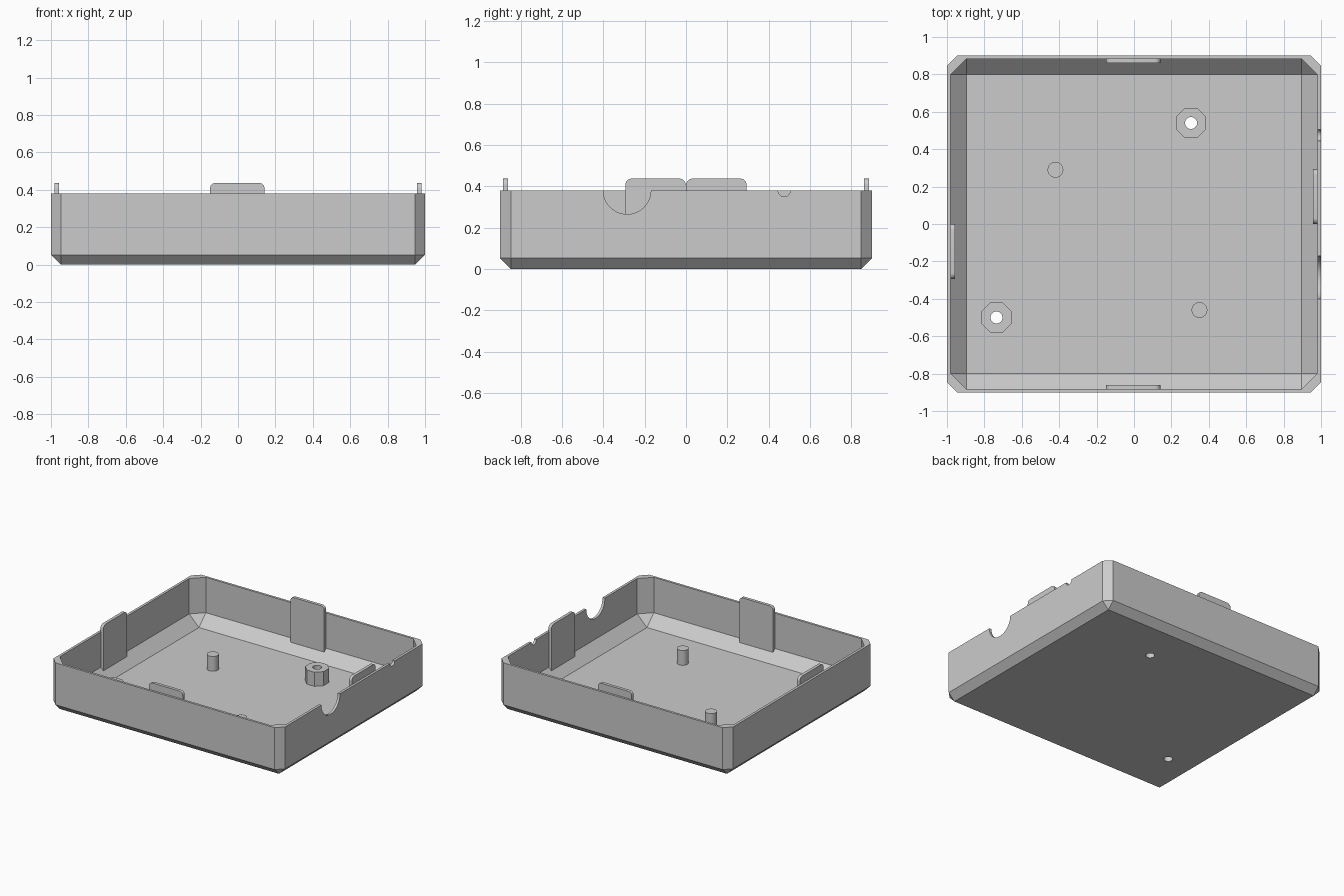
import bpy, bmesh, math
from mathutils import Matrix, Vector

cube = bpy.data.objects.get("Cube")
if cube:
    bpy.data.objects.remove(cube, do_unlink=True)

# One plain grey plastic
grey = bpy.data.materials.new("grey plastic")
grey.use_nodes = True
color = (0.6, 0.6, 0.6, 1)
grey.diffuse_color = color
grey.node_tree.nodes["Principled BSDF"].inputs["Base Color"].default_value = color

RIM, FLOOR = 0.38, 0.02


def finish(bm, name):
    bmesh.ops.recalc_face_normals(bm, faces=bm.faces)
    mesh = bpy.data.meshes.new(name)
    bm.to_mesh(mesh)
    bm.free()
    mesh.materials.append(grey)
    obj = bpy.data.objects.new(name, mesh)
    bpy.context.collection.objects.link(obj)
    return obj


def chamfered_box(name, hx, hy, z0, z1, c):
    """Box with chamfered upright and bottom edges, as a convex hull."""
    bm = bmesh.new()
    for sx in (-1, 1):
        for sy in (-1, 1):
            bm.verts.new((sx * (hx - c), sy * (hy - c), z0))
            for z in (z0 + c, z1):
                bm.verts.new((sx * hx, sy * (hy - c), z))
                bm.verts.new((sx * (hx - c), sy * hy, z))
    bmesh.ops.convex_hull(bm, input=bm.verts[:])
    bmesh.ops.dissolve_limit(bm, angle_limit=0.01, verts=bm.verts[:], edges=bm.edges[:])
    return finish(bm, name)


def cylinder(name, center, radius, depth, sides=40, turn=None):
    bm = bmesh.new()
    m = Matrix.Translation(center) @ (turn or Matrix())
    bmesh.ops.create_cone(bm, cap_ends=True, segments=sides, radius1=radius,
                          radius2=radius, depth=depth, matrix=m)
    return finish(bm, name)


def cut(obj, cutters):
    """Subtract the cutters, bake the result and remove them."""
    for c in cutters:
        mod = obj.modifiers.new("cut", 'BOOLEAN')
        mod.operation, mod.solver, mod.object = 'DIFFERENCE', 'EXACT', c
    deps = bpy.context.evaluated_depsgraph_get()
    mesh = bpy.data.meshes.new_from_object(obj.evaluated_get(deps))
    obj.modifiers.clear()
    obj.data = mesh
    for c in cutters:
        bpy.data.objects.remove(c, do_unlink=True)


def smooth(obj):
    obj.data.polygons.foreach_set("use_smooth", [True] * len(obj.data.polygons))
    obj.data.set_sharp_from_angle(angle=math.radians(25))


# Tray shell: hollow, two round notches in one side, two screw holes
screws = {"back": (0.305, 0.54), "front": (-0.735, -0.5)}
sideways = Matrix.Rotation(math.pi / 2, 4, 'Y')
tray = chamfered_box("tray_shell", 1, 0.9, 0, RIM, 0.053)
cutters = [chamfered_box("cavity", 0.98, 0.882, FLOOR, RIM + 0.2, 0.084)]
for y, r in ((-0.285, 0.115), (0.475, 0.03)):
    cutters.append(cylinder("notch", (1, y, RIM), r, 0.3, 48, sideways))
for x, y in screws.values():
    cutters.append(cylinder("screw_hole", (x, y, 0), 0.032, 0.5))
cut(tray, cutters)
smooth(tray)

# Octagonal screw standoffs with through holes
for place, (x, y) in screws.items():
    top = 0.13
    eighth = Matrix.Rotation(math.pi / 8, 4, 'Z')
    post = cylinder(place + "_standoff", (x, y, (top + FLOOR) / 2),
                    0.08 / math.cos(math.pi / 8), top - FLOOR, 8, eighth)
    cut(post, [cylinder("screw_hole", (x, y, 0), 0.032, 0.5)])
    smooth(post)

# Round locating pegs
for place, x, y in (("back", -0.42, 0.29), ("front", 0.35, -0.46)):
    smooth(cylinder(place + "_peg", (x, y, 0.0765), 0.042, 0.117))


def tab(name, normal, along, offset, middle):
    """Upright clip against a wall, with rounded top corners."""
    half, low, high, r, thick = 0.146, 0.06, 0.437, 0.03, 0.024
    outline = [(-half, low), (half, low)]
    for side, start in ((1, 0), (-1, 90)):
        for i in range(7):
            a = math.radians(start + i * 15)
            outline.append((side * (half - r) + r * math.cos(a),
                            high - r + r * math.sin(a)))
    n, t = Vector(normal), Vector(along)
    bm = bmesh.new()
    face = bm.faces.new([bm.verts.new(n * offset + t * (middle + u) + Vector((0, 0, z)))
                         for u, z in outline])
    ext = bmesh.ops.extrude_face_region(bm, geom=[face])
    bmesh.ops.translate(bm, vec=-n * thick,
                        verts=[v for v in ext["geom"] if isinstance(v, bmesh.types.BMVert)])
    smooth(finish(bm, name))


# Four clips, one on each wall
tab("front_clip", (0, -1, 0), (1, 0, 0), 0.884, -0.004)
tab("back_clip", (0, 1, 0), (1, 0, 0), 0.884, -0.004)
tab("left_clip", (1, 0, 0), (0, 1, 0), 0.982, 0.147)
tab("right_clip", (-1, 0, 0), (0, 1, 0), 0.982, -0.147)
